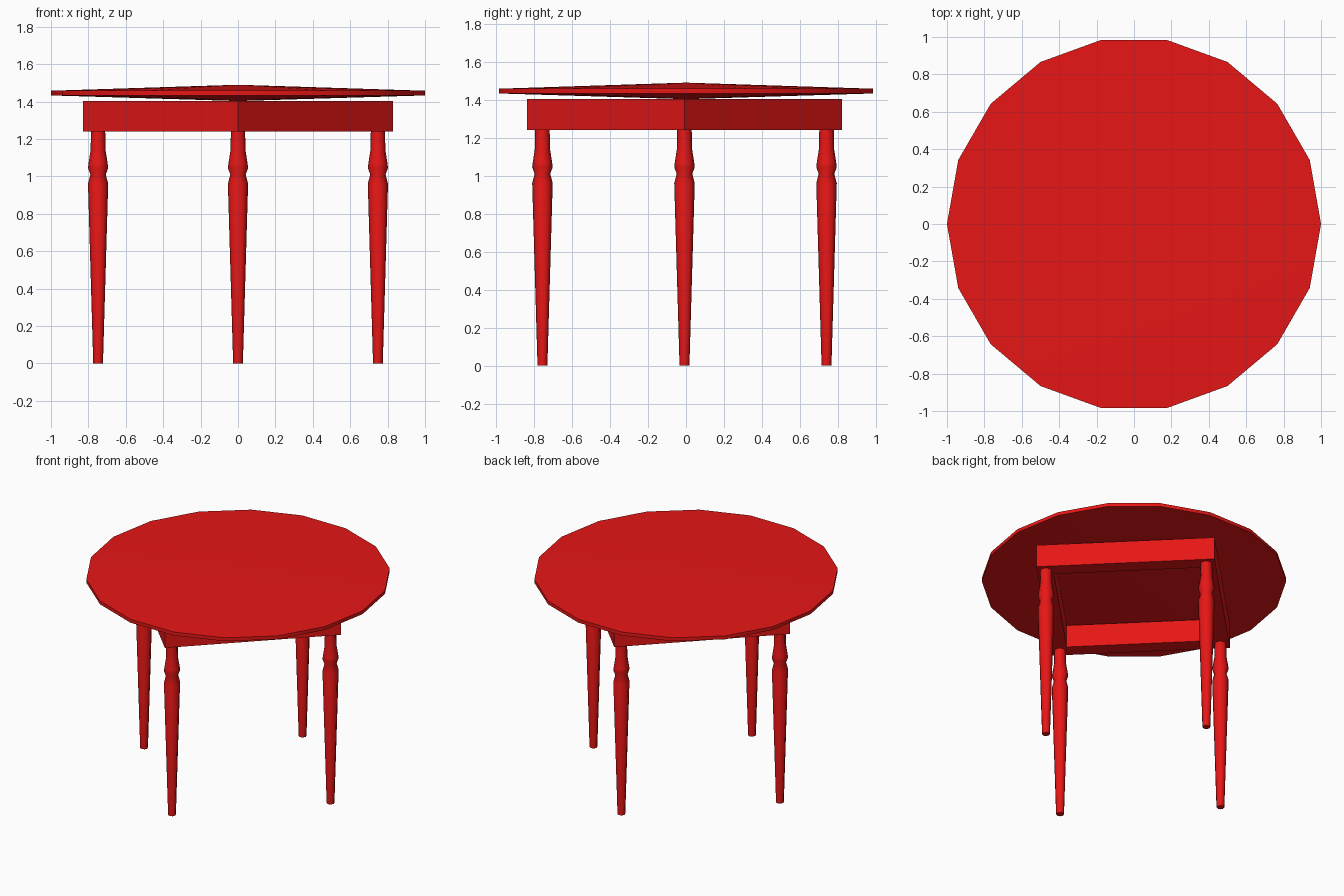
import bpy, bmesh
from math import cos, sin, pi, radians

if "Cube" in bpy.data.objects:
    bpy.data.objects.remove(bpy.data.objects["Cube"])

red = bpy.data.materials.new("red_paint")
red.diffuse_color = (0.8, 0.008, 0.008, 1)
red.use_nodes = True
red.node_tree.nodes["Principled BSDF"].inputs["Base Color"].default_value = red.diffuse_color


def lathe(name, profile, sides, location=(0, 0, 0), closed=False, turn=0.0, smooth=False):
    """Spin (radius, z) points into a faceted solid; radius 0 becomes a single apex."""
    bm = bmesh.new()
    rings = []
    for r, z in profile:
        if r == 0:
            rings.append([bm.verts.new((0, 0, z))] * sides)
        else:
            angles = [turn + 2 * pi * i / sides for i in range(sides)]
            rings.append([bm.verts.new((r * cos(a), r * sin(a), z)) for a in angles])
    pairs = list(zip(rings, rings[1:]))
    if closed:
        pairs.append((rings[-1], rings[0]))
    for low, high in pairs:
        for i in range(sides):
            j = (i + 1) % sides
            bm.faces.new(dict.fromkeys((low[i], low[j], high[j], high[i])))
    if not closed:
        for ring in (rings[0], rings[-1]):
            if ring[0] is not ring[1]:
                bm.faces.new(ring)
    bmesh.ops.recalc_face_normals(bm, faces=bm.faces)
    mesh = bpy.data.meshes.new(name)
    bm.to_mesh(mesh)
    bm.free()
    mesh.materials.append(red)
    obj = bpy.data.objects.new(name, mesh)
    obj.location = location
    bpy.context.collection.objects.link(obj)
    if smooth:
        bpy.ops.object.select_all(action='DESELECT')
        obj.select_set(True)
        bpy.context.view_layer.objects.active = obj
        bpy.ops.object.shade_smooth_by_angle(angle=radians(50))
    return obj


# Eighteen-sided top, slightly domed above and below
lathe("table_top", [(0, 1.403), (1, 1.433), (1, 1.458), (0, 1.49)], 18, smooth=True)

# Square apron frame, set diagonally
OFFSET_Y = -0.008
lathe("apron", [(0.83, 1.24), (0.83, 1.403), (0.68, 1.403), (0.68, 1.24)], 4,
      (0, OFFSET_Y, 0), closed=True)

# Turned legs under the apron corners
leg_profile = [(0.026, 0), (0.054, 0.96), (0.041, 1.01), (0.054, 1.045),
               (0.051, 1.07), (0.040, 1.14), (0.038, 1.245)]
legs = {"right_leg": (1, 0), "back_leg": (0, 1), "left_leg": (-1, 0), "front_leg": (0, -1)}
for name, (x, y) in legs.items():
    lathe(name, leg_profile, 8, (0.748 * x, 0.748 * y + OFFSET_Y, 0), smooth=True)
